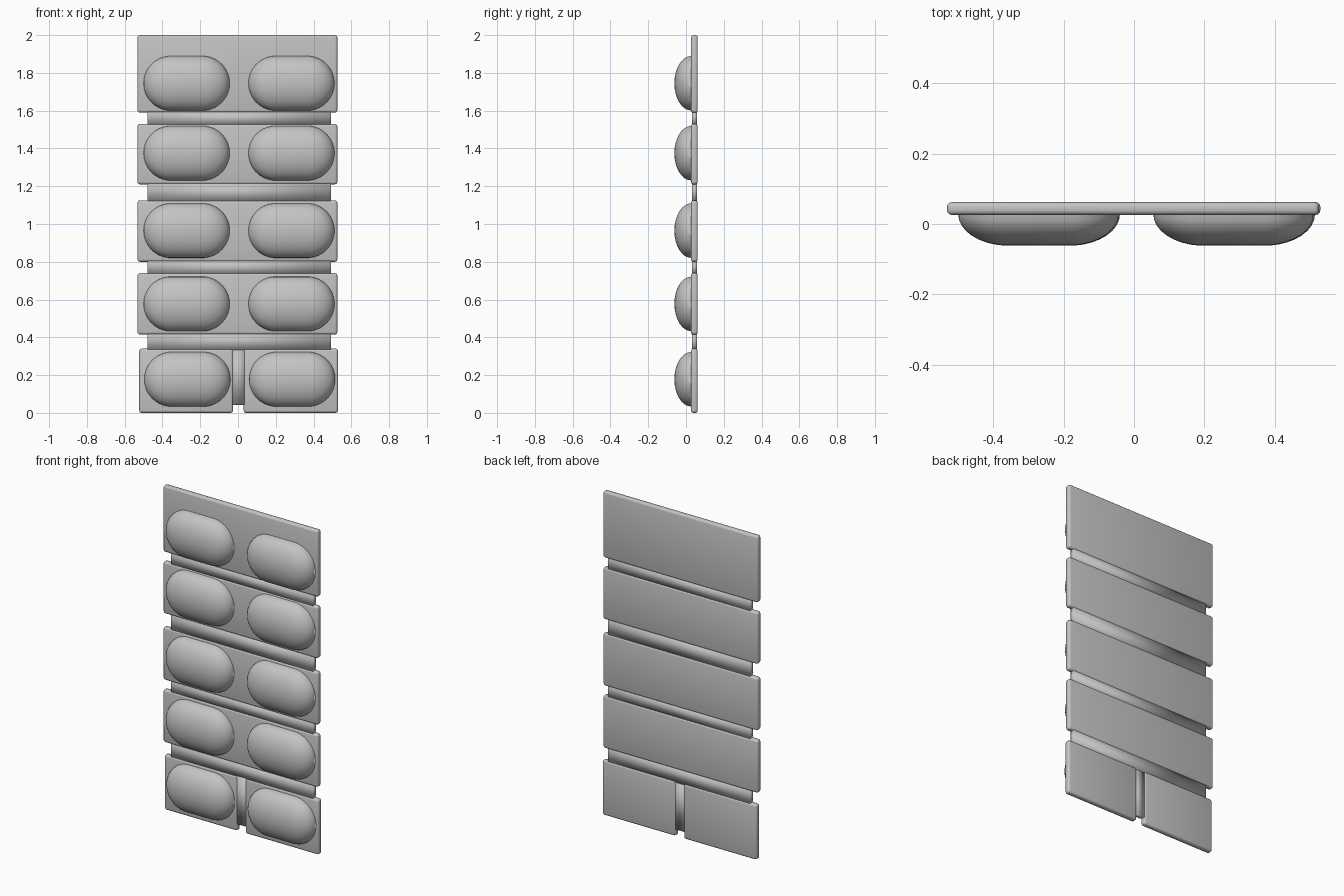
import bpy
import bmesh
from math import radians
from mathutils import Matrix

cube = bpy.data.objects.get("Cube")
if cube:
    bpy.data.objects.remove(cube, do_unlink=True)

grey = bpy.data.materials.new("grey foil")
grey.use_nodes = True
grey.diffuse_color = (0.55, 0.55, 0.55, 1)
grey.node_tree.nodes["Principled BSDF"].inputs["Base Color"].default_value = (0.55, 0.55, 0.55, 1)

FRONT, BACK = 0.026, 0.062      # sheet faces along y
RECESS = 0.005                  # how far the fold strips sit below the sheet
TIP = -0.062                    # front of the pill domes


def add_object(name, bm):
    mesh = bpy.data.meshes.new(name)
    bm.to_mesh(mesh)
    bm.free()
    mesh.materials.append(grey)
    obj = bpy.data.objects.new(name, mesh)
    bpy.context.collection.objects.link(obj)
    return obj


def smooth(obj, angle=None):
    bpy.ops.object.select_all(action='DESELECT')
    obj.select_set(True)
    bpy.context.view_layer.objects.active = obj
    if angle is None:
        bpy.ops.object.shade_smooth()
    else:
        bpy.ops.object.shade_smooth_by_angle(angle=radians(angle))


def box(name, x0, x1, y0, y1, z0, z1, bevel=0):
    bm = bmesh.new()
    size = Matrix.Diagonal((x1 - x0, y1 - y0, z1 - z0, 1))
    centre = Matrix.Translation(((x0 + x1) / 2, (y0 + y1) / 2, (z0 + z1) / 2))
    bmesh.ops.create_cube(bm, size=1, matrix=centre @ size)
    if bevel:
        bmesh.ops.bevel(bm, geom=bm.edges[:], offset=bevel, segments=3,
                        profile=0.5, affect='EDGES')
    obj = add_object(name, bm)
    smooth(obj, 40 if bevel else None)


def plate(name, x0, x1, z0, z1):
    box(name, x0, x1, FRONT, BACK, z0, z1, bevel=0.013)


def strip(name, x0, x1, z0, z1):
    box(name, x0, x1, FRONT + RECESS, BACK - RECESS, z0, z1)


def dome(name, x, z, half_length=0.228, radius=0.145):
    """Front half of a flattened capsule lying along x."""
    bm = bmesh.new()
    bmesh.ops.create_uvsphere(bm, u_segments=32, v_segments=17, radius=1,
                              matrix=Matrix.Rotation(radians(90), 4, 'Y'))
    bmesh.ops.bisect_plane(bm, geom=bm.verts[:] + bm.edges[:] + bm.faces[:],
                           plane_co=(0, 0, 0), plane_no=(0, 1, 0), clear_outer=True)
    straight = half_length - radius
    base = FRONT + 0.002
    for v in bm.verts:
        side = 1 if v.co.x > 0 else -1
        v.co = (x + v.co.x * radius + side * straight,
                base + v.co.y * (base - TIP),
                z + v.co.z * radius)
    smooth(add_object(name, bm))


# Wide sheet sections, top to bottom, then the split bottom section
rows = [(1.59, 2.0), (1.21, 1.53), (0.8, 1.125), (0.415, 0.74), (0.005, 0.34)]
for i, (z0, z1) in enumerate(rows[:-1]):
    plate(f"sheet_section_{i + 1}", -0.532, 0.526, z0, z1)
bottom, top = 0, rows[-1][1]
plate("bottom_section_right", -0.523, -0.026, bottom, top)
plate("bottom_section_left", 0.03, 0.53, bottom, top)

# Recessed fold strips between the sections
for i in range(len(rows) - 1):
    strip(f"fold_strip_{i + 1}", -0.48, 0.492, rows[i + 1][1] - 0.008, rows[i][0] + 0.008)
strip("bottom_fold_strip", -0.034, 0.038, 0.042, top)

# Pill domes in two columns
for i, z in enumerate((1.745, 1.375, 0.965, 0.577, 0.178)):
    shift = 0.004 if i == 4 else 0
    dome(f"pill_dome_right_{i + 1}", -0.272 + shift, z)
    dome(f"pill_dome_left_{i + 1}", 0.283 + shift, z)
